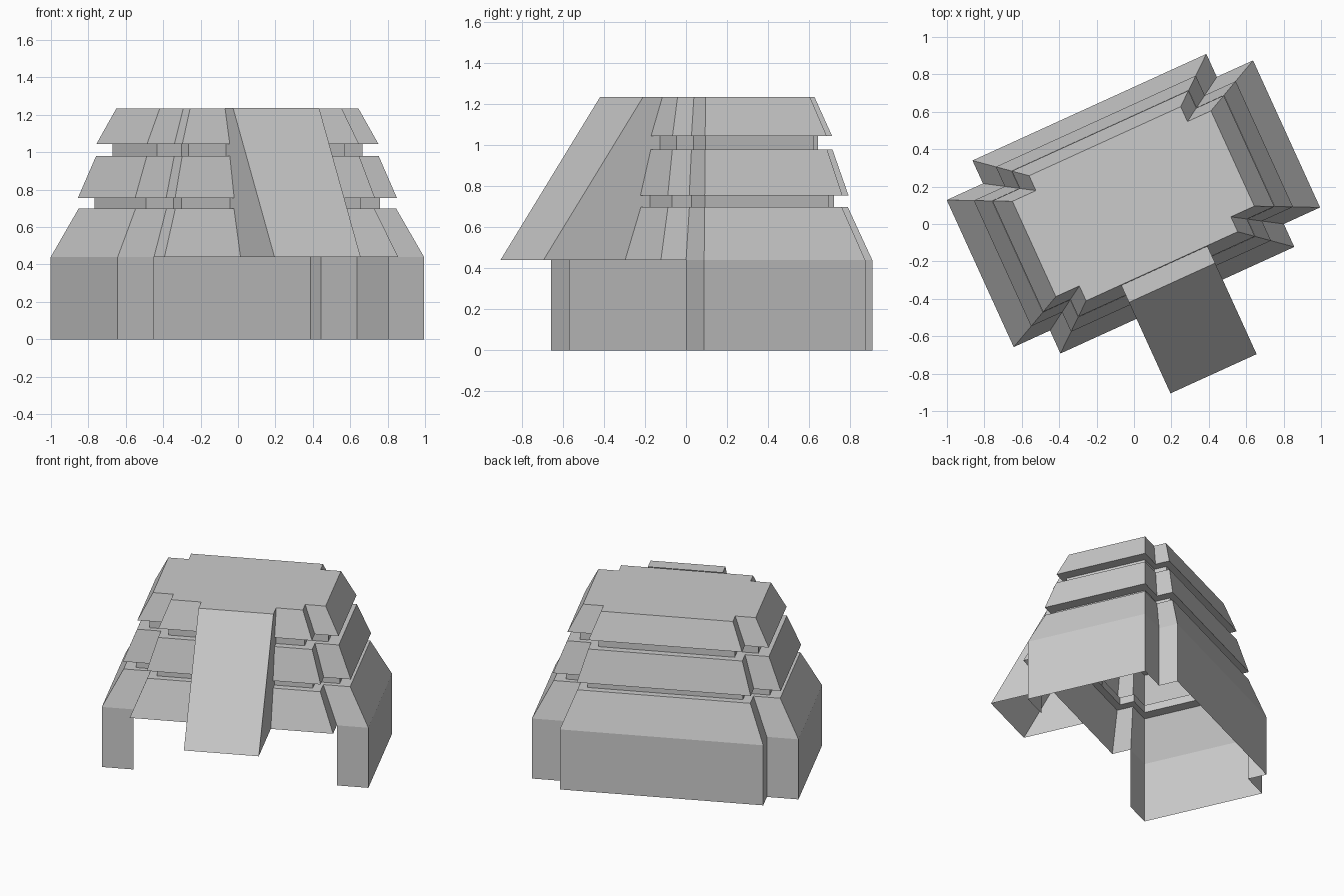
import bpy, bmesh, math
from mathutils import Matrix, Vector

cube = bpy.data.objects.get("Cube")
if cube:
    bpy.data.objects.remove(cube)

stone = bpy.data.materials.new("grey_stone")
stone.use_nodes = True
stone.diffuse_color = (0.6, 0.6, 0.6, 1)
stone.node_tree.nodes["Principled BSDF"].inputs["Base Color"].default_value = (0.6, 0.6, 0.6, 1)

TURN = Matrix.Rotation(math.radians(24.5), 4, 'Z')
CENTRE = Vector((0.042, 0.1, 0))
BASE_Z = 0.44

# Half sizes of the plan: corner blocks and the projecting middle bays
CORNER_X, CORNER_Y = 0.9, 0.432
BAY_X, BAY_Y = 0.687, 0.567


def finish(bm, name):
    bm.transform(TURN)
    mesh = bpy.data.meshes.new(name)
    bm.to_mesh(mesh)
    bm.free()
    mesh.materials.append(stone)
    obj = bpy.data.objects.new(name, mesh)
    bpy.context.collection.objects.link(obj)
    return obj


def plan(scale):
    """Notched outline, counter-clockwise from the front bay's left end."""
    quarter = [(BAY_X, BAY_Y), (BAY_X, CORNER_Y), (CORNER_X, CORNER_Y)]
    points = []
    for sx, sy, step in ((-1, -1, -1), (1, -1, 1), (1, 1, -1), (-1, 1, 1)):
        points += [(sx * x, sy * y) for x, y in quarter[::step]]
    return [Vector((x * scale, y * scale, 0)) + CENTRE for x, y in points]


def stepped_shell(name, levels, cap=False, open_front=False):
    """Skin between scaled copies of the plan at the given heights."""
    bm = bmesh.new()
    rings = [[bm.verts.new(p + Vector((0, 0, z))) for p in plan(s)] for s, z in levels]
    for low, high in zip(rings, rings[1:]):
        for i in range(len(low)):
            # the front bay and its two returns are left open
            if open_front and i in (1, 2, 3):
                continue
            j = (i + 1) % len(low)
            bm.faces.new((low[i], low[j], high[j], high[i]))
    if cap:
        bm.faces.new(rings[-1])
    loose = [v for v in bm.verts if not v.link_faces]
    bmesh.ops.delete(bm, geom=loose, context='VERTS')
    return finish(bm, name)


# Upright base walls, open below the front bay
stepped_shell("base_walls", [(1, 0), (1, BASE_Z)], open_front=True)

# Sloping tiers with recessed necks between them
stepped_shell("stepped_tiers", [
    (1, BASE_Z), (0.85, 0.7), (0.765, 0.7), (0.765, 0.755), (0.855, 0.755),
    (0.757, 0.98), (0.67, 0.98), (0.67, 1.045), (0.755, 1.045), (0.648, 1.235)], cap=True)

# Front ramp: flat landing, long slope and two cheeks, open underneath
profile = [(-0.905, BASE_Z), (-0.37, 1.237), (-0.27, 1.237), (-0.27, 0.98),
           (-0.33, 0.7), (-0.382, 0.7), (-0.467, BASE_Z)]
bm = bmesh.new()
right, left = [[bm.verts.new((x, y, z)) for y, z in profile] for x in (-0.198, 0.308)]
bm.faces.new(right)
bm.faces.new(left[::-1])
for i in (0, 1):
    bm.faces.new((right[i], left[i], left[i + 1], right[i + 1]))
bmesh.ops.recalc_face_normals(bm, faces=bm.faces)
finish(bm, "front_ramp")
